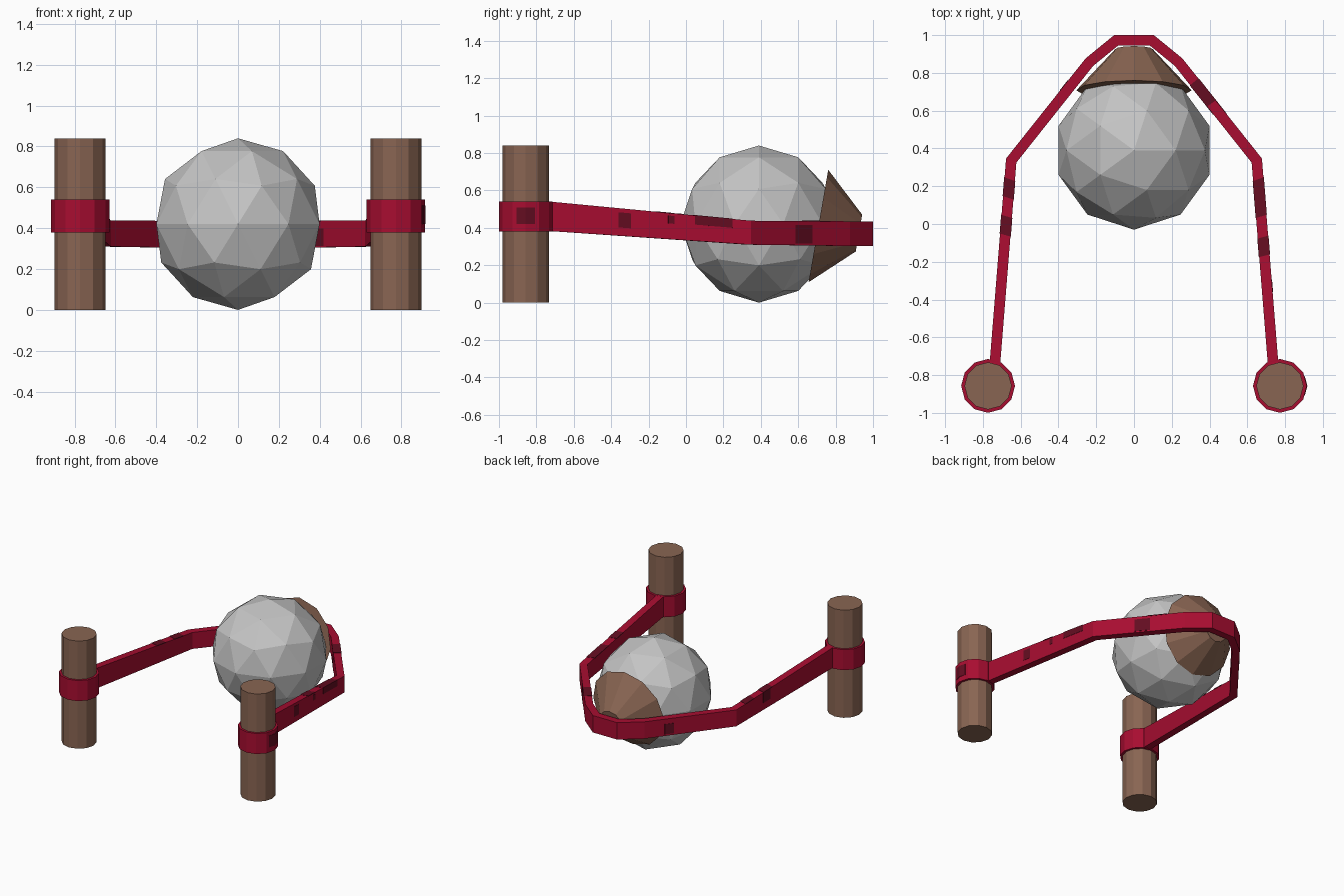
import bpy, bmesh, math
from mathutils import Vector, Matrix

if "Cube" in bpy.data.objects:
    bpy.data.objects.remove(bpy.data.objects["Cube"])


def material(name, rgb):
    m = bpy.data.materials.new(name)
    m.diffuse_color = (*rgb, 1)
    m.use_nodes = True
    m.node_tree.nodes["Principled BSDF"].inputs["Base Color"].default_value = m.diffuse_color
    return m


WOOD = material("brown wood", (0.25, 0.13, 0.085))
RED = material("red band", (0.39, 0.004, 0.03))
DARK = material("dark red patch", (0.125, 0.004, 0.015))
STONE = material("grey stone", (0.55, 0.55, 0.55))


def add_object(name, bm, mat):
    bmesh.ops.recalc_face_normals(bm, faces=bm.faces)
    me = bpy.data.meshes.new(name)
    bm.to_mesh(me)
    bm.free()
    me.materials.append(mat)
    ob = bpy.data.objects.new(name, me)
    bpy.context.collection.objects.link(ob)
    return ob


def cone(name, r1, r2, depth, matrix, mat):
    bm = bmesh.new()
    bmesh.ops.create_cone(bm, cap_ends=True, segments=12, radius1=r1,
                          radius2=r2, depth=depth, matrix=matrix)
    # turn the sides so corners lie on the axes
    return add_object(name, bm, mat)


# Posts with collars
PX, PY = 0.7725, -0.857
for side, s in (("left", -1), ("right", 1)):
    cone(side + "_post", 0.125, 0.125, 0.84,
         Matrix.Translation((s * PX, PY, 0.42)), WOOD)
    cone(side + "_collar", 0.1425, 0.1425, 0.16,
         Matrix.Translation((s * PX, PY, 0.46)), RED)

# Faceted boulder
bm = bmesh.new()
bmesh.ops.create_icosphere(bm, subdivisions=2, radius=0.42,
                           matrix=Matrix.Translation((0, 0.39, 0.42)))
add_object("boulder", bm, STONE)

# Pouch behind the boulder: tapered cup tipped slightly down
axis = Vector((0, 0.985, -0.172)).normalized()
turn = Matrix.Rotation(-math.acos(axis.z), 4, 'X')
cone("pouch", 0.305, 0.10, 0.22,
     Matrix.Translation(Vector((0, 0.708, 0.41)) + axis * 0.11) @ turn, WOOD)

# Band path, right half then mirrored: x, y, bottom z, top z
half = [(0.738, -0.76, 0.385, 0.543), (0.65, 0.336, 0.31, 0.438),
        (0.236, 0.857, 0.303, 0.435), (0.095, 0.972, 0.303, 0.435)]
path = half + [(-x, y, a, b) for x, y, a, b in reversed(half)]
HALF_WIDTH = 0.028


def miter(i):
    """Outward offset of the band edge at path point i."""
    normals = []
    for a, b in ((i - 1, i), (i, i + 1)):
        if a >= 0 and b < len(path):
            d = Vector(path[b][:2]) - Vector(path[a][:2])
            normals.append(Vector((d.y, -d.x)).normalized())
    n = sum(normals, Vector((0, 0))).normalized()
    return n * HALF_WIDTH / n.dot(normals[0])


def station(i, u, v):
    x, y, lo, hi = path[i]
    m = miter(i)
    return Vector((x + m.x * u, y + m.y * u, lo + (hi - lo) * v))


def on_band(i, t, u, v):
    return station(i, u, v).lerp(station(i + 1, u, v), t)


def loft(bm, rings):
    rings = [[bm.verts.new(p) for p in r] for r in rings]
    for a, b in zip(rings, rings[1:]):
        for k in range(4):
            bm.faces.new((a[k], a[(k + 1) % 4], b[(k + 1) % 4], b[k]))
    bm.faces.new(rings[0])
    bm.faces.new(rings[-1])


# Elastic band
bm = bmesh.new()
loft(bm, [[station(i, u, v) for u, v in ((-1, 0), (1, 0), (1, 1), (-1, 1))]
          for i in range(len(path))])
add_object("elastic_band", bm, RED)

# Worn patches: segment, t range, u range (across), v range (height)
OUT, IN, TOP = (0.9, 1.08), (-1.08, -0.9), (0.97, 1.015)
ALL = (-1.08, 1.08)
patches = [
    (0, (0.73, 0.91), ALL, TOP), (0, (0.73, 0.91), OUT, (0.64, 1)),
    (0, (0.54, 0.63), ALL, TOP), (0, (0.36, 0.42), OUT, (0.3, 0.85)),
    (0, (0.60, 0.63), OUT, (0.6, 0.9)), (1, (0.45, 0.62), OUT, (0.08, 0.83)),
    (1, (0.58, 0.80), ALL, TOP), (1, (0.50, 0.66), IN, (0.05, 0.7)),
    (6, (0.09, 0.18), ALL, TOP), (6, (0.27, 0.36), ALL, TOP),
    (6, (0.27, 0.34), OUT, (0.4, 1)), (5, (0.22, 0.32), OUT, (0.1, 0.7)),
]
bm = bmesh.new()
for i, ts, us, vs in patches:
    loft(bm, [[on_band(i, t, us[a], vs[b])
               for a, b in ((0, 0), (1, 0), (1, 1), (0, 1))] for t in ts])
add_object("band_patches", bm, DARK)

# Patch bent around the outer corner of the right collar
bm = bmesh.new()
rings = []
for y in (-0.05, 0, 0.05):
    x = 0.1425 - abs(y) * math.tan(math.radians(15))
    rings.append([(PX + x + o, PY + y, z) for o, z in
                  ((-0.003, 0.42), (0.003, 0.42), (0.003, 0.51), (-0.003, 0.51))])
loft(bm, rings)
add_object("collar_patch", bm, DARK)
